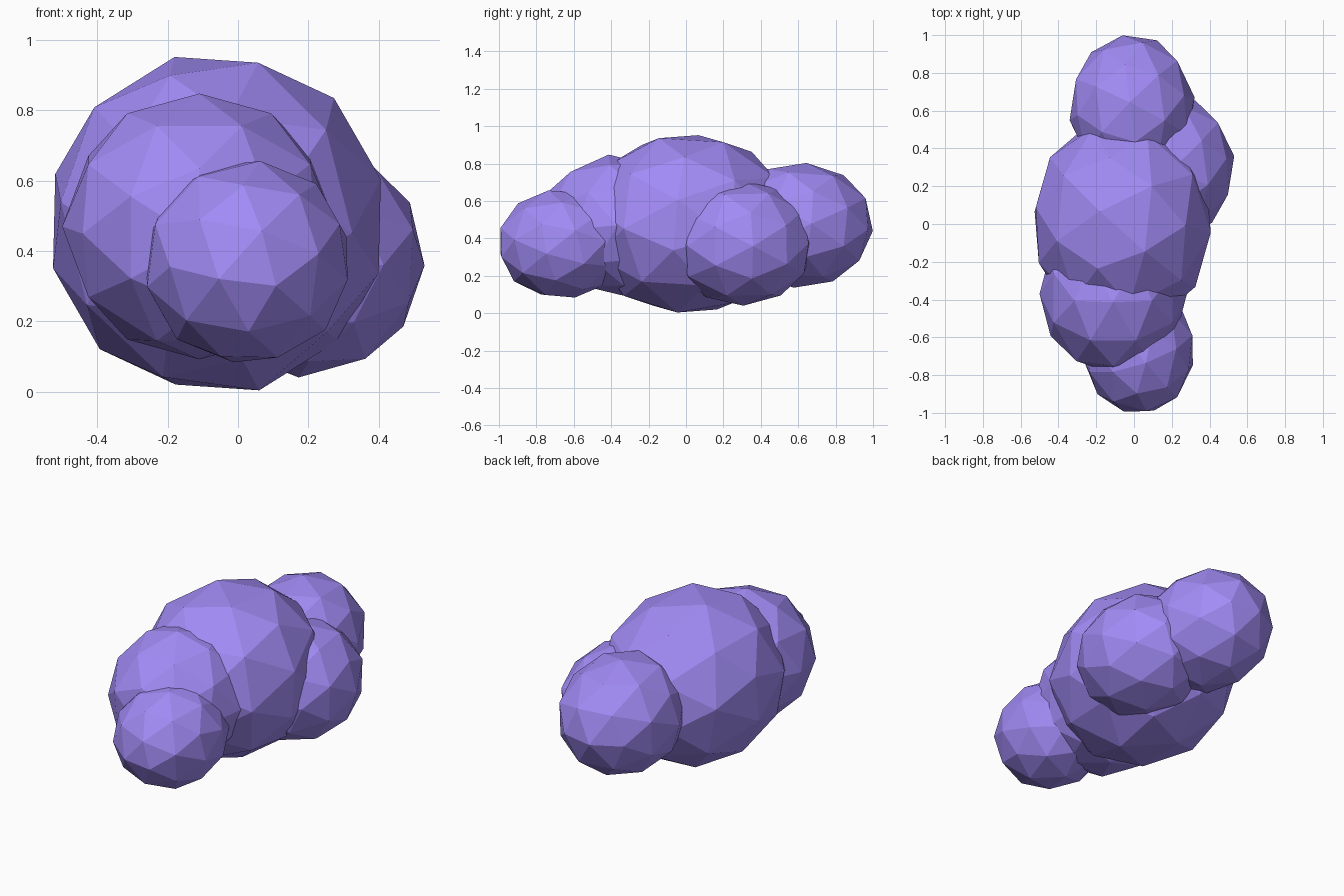
import bpy, bmesh
from itertools import product
from mathutils import Vector

if "Cube" in bpy.data.objects:
    bpy.data.objects.remove(bpy.data.objects["Cube"])

mat = bpy.data.materials.new("violet")
mat.diffuse_color = (0.36, 0.26, 0.92, 1)
mat.use_nodes = True
mat.node_tree.nodes["Principled BSDF"].inputs["Base Color"].default_value = mat.diffuse_color


def unit_points():
    """The 42 corners of a once-subdivided icosahedron, aligned to its two-fold axes."""
    pts = set()
    for base in ((0, .5257, .8507), (.5, .309, .809), (0, 0, 1)):
        for signs in product((1, -1), repeat=3):
            p = [b * s + 0.0 for b, s in zip(base, signs)]
            for k in range(3):
                pts.add(tuple(p[k:] + p[:k]))
    return [Vector(p) for p in sorted(pts)]


def puff(name, center, radii, z_dir, x_dir):
    """Faceted, slightly stretched ball; z_dir and x_dir point at two of its corners."""
    z = Vector(z_dir).normalized()
    x = Vector(x_dir)
    x = (x - z * x.dot(z)).normalized()
    y = z.cross(x)
    bm = bmesh.new()
    for p in unit_points():
        q = x * p.x + y * p.y + z * p.z
        bm.verts.new([c + r * v for c, r, v in zip(center, radii, q)])
    bmesh.ops.convex_hull(bm, input=bm.verts[:])
    bmesh.ops.recalc_face_normals(bm, faces=bm.faces[:])
    me = bpy.data.meshes.new(name)
    bm.to_mesh(me)
    bm.free()
    me.materials.append(mat)
    ob = bpy.data.objects.new(name, me)
    bpy.context.collection.objects.link(ob)
    return ob


# Large middle puff, stretched front to back
puff("main_puff", (-.06, .01, .478), (.485, .565, .492),
     (-.25, .10, .97), (-.96, .10, -.25))
# Two puffs stepping down to the front
puff("front_left_puff", (-.11, -.37, .47), (.39, .425, .38),
     (-1, 0, 0), (-.2, -.1, .97))
puff("front_puff", (.025, -.665, .37), (.30, .345, .295),
     (.93, -.23, -.17), (.2, -.96, -.23))
# Low puff on the right side
puff("right_puff", (.19, .30, .375), (.345, .385, .335),
     (.9, -.38, .26), (.19, .47, -.86))
# Puff at the back
puff("back_puff", (-.01, .61, .47), (.335, .395, .335),
     (-.15, .98, -.09), (0, -.15, .98))
